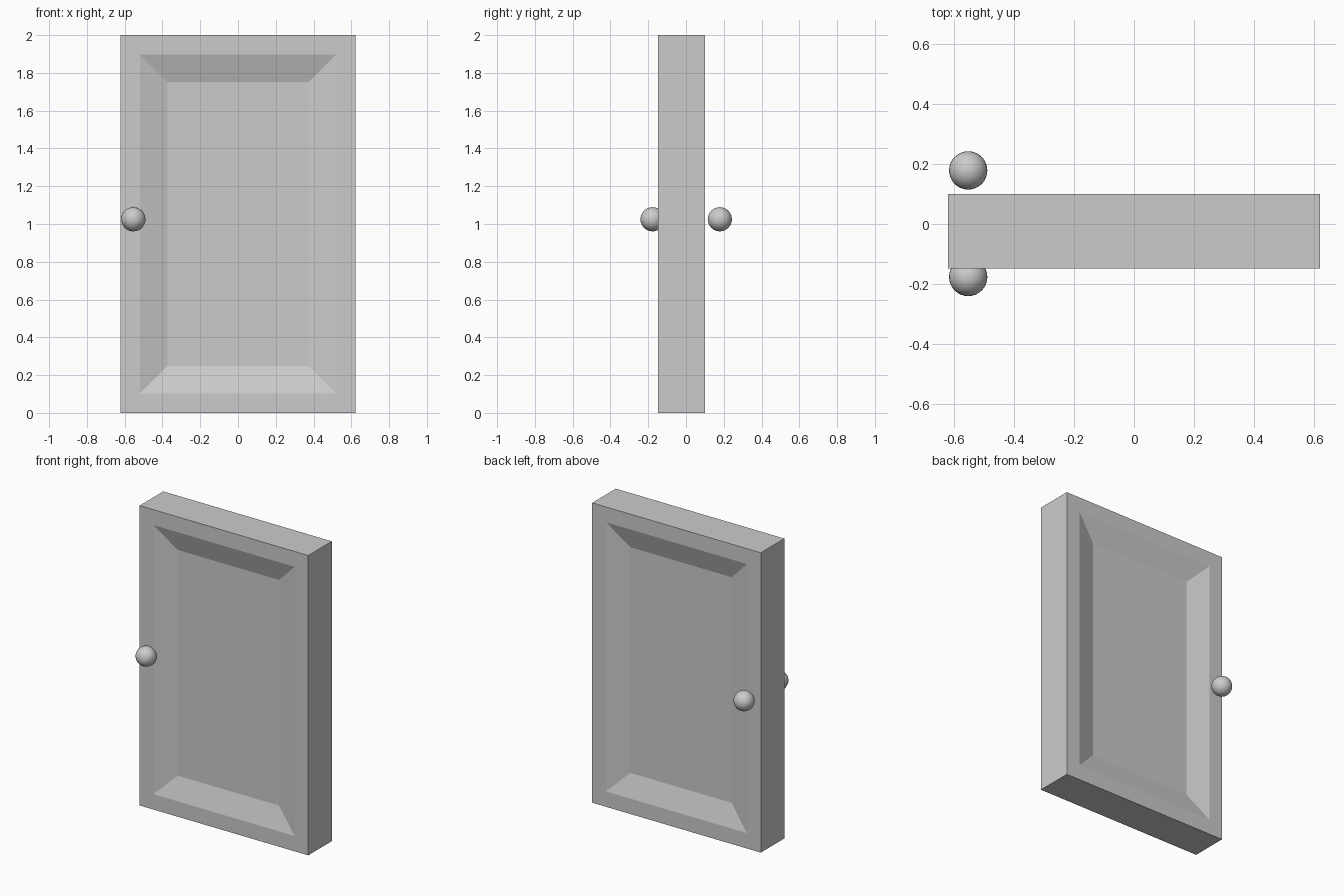
import bpy, bmesh
from mathutils import Matrix

if "Cube" in bpy.data.objects:
    bpy.data.objects.remove(bpy.data.objects["Cube"])

W, H = 1.244, 2.0
Y0, Y1 = -0.148, 0.10
BORDER, BEVEL, DEPTH = 0.145, 0.145, 0.047

# Door slab with a sloped recessed panel on the front and back
bm = bmesh.new()
size = Matrix.Diagonal((W, Y1 - Y0, H, 1))
bmesh.ops.create_cube(bm, size=1, matrix=Matrix.Translation((0, (Y0 + Y1) / 2, H / 2)) @ size)
bm.normal_update()
for face in [f for f in bm.faces if abs(f.normal.y) > 0.9]:
    bmesh.ops.inset_region(bm, faces=[face], thickness=BORDER)
    bmesh.ops.inset_region(bm, faces=[face], thickness=BEVEL, depth=-DEPTH, use_even_offset=True)
mesh = bpy.data.meshes.new("door_panel")
bm.to_mesh(mesh)
bm.free()
bpy.context.collection.objects.link(bpy.data.objects.new("door_panel", mesh))

# Round knobs on both sides
for name, y in (("front_knob", -0.177), ("back_knob", 0.179)):
    bpy.ops.mesh.primitive_uv_sphere_add(segments=32, ring_count=16, radius=0.064,
                                         location=(-0.554, y, 1.025))
    bpy.context.object.name = name
    bpy.ops.object.shade_smooth_by_angle()
